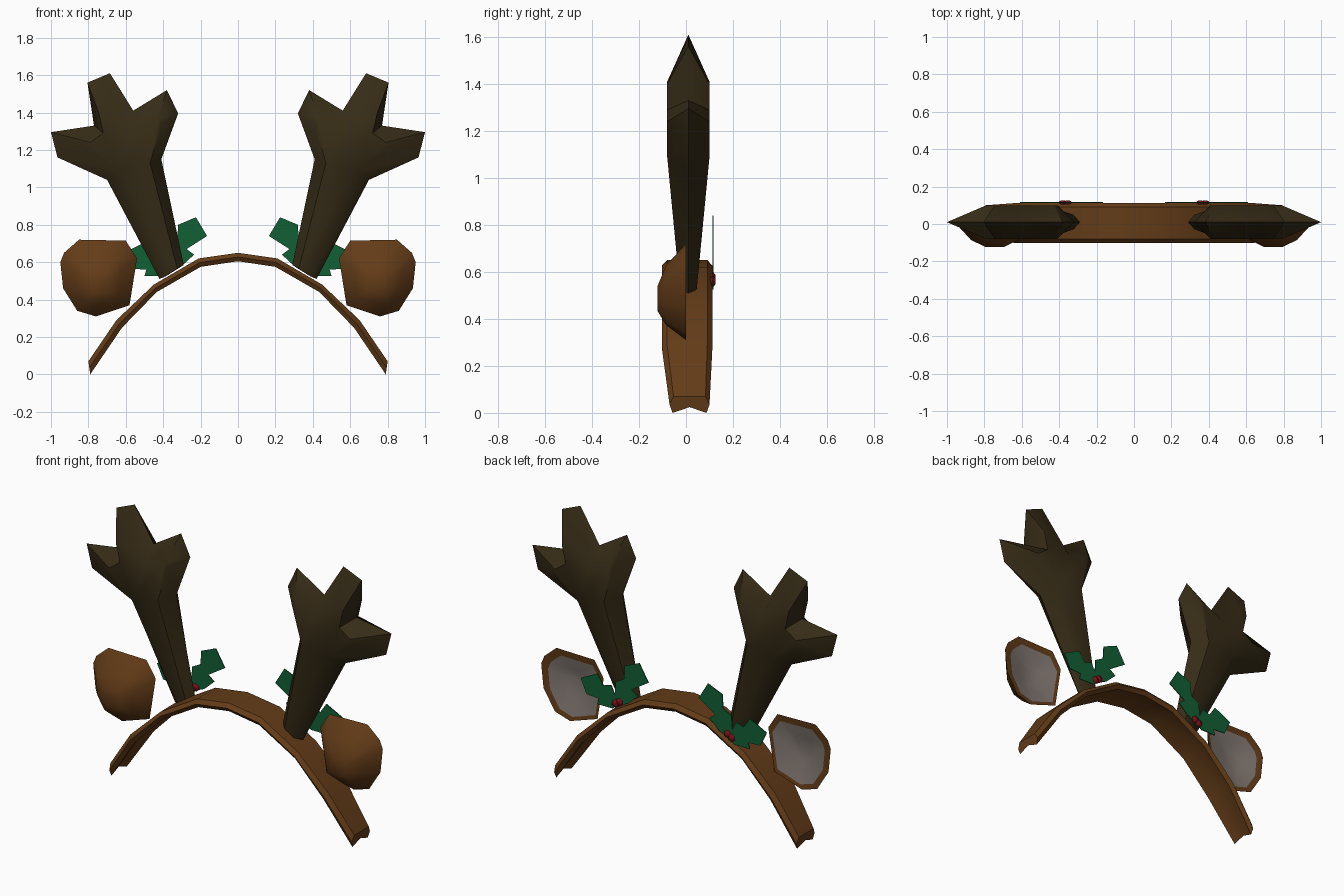
import bpy, bmesh, math
from mathutils import Vector

cube = bpy.data.objects.get("Cube")
if cube:
    bpy.data.objects.remove(cube, do_unlink=True)


def material(name, rgb):
    m = bpy.data.materials.new(name)
    m.use_nodes = True
    m.diffuse_color = (*rgb, 1)
    bsdf = m.node_tree.nodes["Principled BSDF"]
    bsdf.inputs["Base Color"].default_value = (*rgb, 1)
    bsdf.inputs["Roughness"].default_value = 0.8
    return m


DARK = material("dark antler brown", (0.036, 0.024, 0.008))
BROWN = material("warm brown", (0.125, 0.045, 0.009))
GREY = material("pale ear grey", (0.22, 0.185, 0.165))
GREEN = material("holly green", (0.006, 0.115, 0.036))
RED = material("berry red", (0.19, 0.006, 0.01))


def finish(name, bm, mats, angle=40):
    bmesh.ops.remove_doubles(bm, verts=bm.verts, dist=0.0005)
    bmesh.ops.recalc_face_normals(bm, faces=bm.faces)
    me = bpy.data.meshes.new(name)
    bm.to_mesh(me)
    bm.free()
    for m in mats:
        me.materials.append(m)
    ob = bpy.data.objects.new(name, me)
    bpy.context.collection.objects.link(ob)
    bpy.ops.object.select_all(action='DESELECT')
    ob.select_set(True)
    bpy.context.view_layer.objects.active = ob
    bpy.ops.object.shade_smooth_by_angle(angle=math.radians(angle))
    return ob


def loft(bm, rings, cap_start=True, cap_end=True):
    """Skin closed rings of equal length; returns one list of faces per span."""
    vs = [[bm.verts.new(p) for p in ring] for ring in rings]
    spans = []
    n = len(vs[0])
    for a, b in zip(vs, vs[1:]):
        spans.append([bm.faces.new((a[i], a[(i + 1) % n], b[(i + 1) % n], b[i]))
                      for i in range(n)])
    if cap_start:
        spans.append([bm.faces.new(vs[0])])
    if cap_end:
        spans.append([bm.faces.new(vs[-1])])
    return spans


# Headband: hollow-bellied section swept along the arch
# columns: outer x, outer z, inner x, inner z, half width, middle y
half = [(0.80, 0.07, 0.79, 0.0, 0.085, 0.015), (0.65, 0.29, 0.62, 0.25, 0.107, 0.005),
        (0.45, 0.48, 0.435, 0.44, 0.107, 0.005), (0.21, 0.62, 0.20, 0.575, 0.107, 0.005)]
arch = [(-a, b, -c, d, w, y) for a, b, c, d, w, y in half]
arch += [(0, 0.65, 0, 0.605, 0.107, 0.005)] + half[::-1]
section = [(1, -0.8), (0.5, -1), (0, -0.85), (0.35, 0), (0, 0.85), (0.5, 1), (1, 0.8)]
bm = bmesh.new()
loft(bm, [[(c + (a - c) * t, y + w * u, d + (b - d) * t) for t, u in section]
          for a, b, c, d, w, y in arch])
finish("headband", bm, [BROWN])

# Antler: edge outline, and the raised face that each outline point leads to
antler_edge = [(0.42, 0.51), (0.70, 1.04), (0.965, 1.16), (1.0, 1.295), (0.77, 1.33),
               (0.805, 1.56), (0.685, 1.61), (0.56, 1.41), (0.38, 1.52), (0.32, 1.395),
               (0.41, 1.15), (0.29, 0.585)]
antler_face = [(0.385, 0.525), (0.64, 1.09), (0.79, 1.20), (0.79, 1.24), (0.72, 1.29),
               (0.745, 1.40), (0.70, 1.41), (0.56, 1.31), (0.43, 1.37), (0.41, 1.34),
               (0.47, 1.13), (0.325, 0.565)]


def antler(name, s):
    bm = bmesh.new()

    def face_ring(side):
        return [(s * x, 0.01 + side * (0.035 + 0.055 * min(1, (z - 0.52) / 0.55)), z)
                for x, z in antler_face]
    edge = [(s * x, 0.01, z) for x, z in antler_edge]
    loft(bm, [face_ring(-1), edge, face_ring(1)])
    finish(name, bm, [DARK], 50)


# Ear: domed front shell, rim, and a shallow pale hollow at the back
ear_rim = [(0.58, 0.37), (0.76, 0.31), (0.86, 0.34), (0.935, 0.46), (0.95, 0.60),
           (0.93, 0.65), (0.85, 0.72), (0.60, 0.715), (0.54, 0.62)]


def ear(name, s):
    bm = bmesh.new()
    root = Vector((0.60, 0.39))
    mid = Vector((0.745, 0.53))

    def ring(k, y, centre, dz=0):
        out = []
        for p in ear_rim:
            q = centre + (Vector(p) - centre) * k
            out.append((s * q.x, y, q.y + dz))
        return out
    spans = loft(bm, [ring(0.25, -0.122, mid, -0.04), ring(0.62, -0.085, mid, -0.02),
                      ring(1, 0.0, mid), ring(0.84, -0.004, root.lerp(mid, 0.6)),
                      ring(0.35, -0.035, mid)])
    for f in spans[3] + spans[-1]:
        f.material_index = 1
    finish(name, bm, [BROWN, GREY], 50)


# Holly: two jagged thin leaves and a pair of berries
leaf_up = [(0.37, 0.55), (0.30, 0.58), (0.235, 0.64), (0.275, 0.67), (0.165, 0.74),
           (0.225, 0.84), (0.32, 0.80), (0.325, 0.72), (0.38, 0.69), (0.385, 0.61)]
leaf_out = [(0.35, 0.57), (0.40, 0.525), (0.50, 0.525), (0.49, 0.56), (0.57, 0.565),
            (0.61, 0.65), (0.50, 0.705), (0.46, 0.645), (0.41, 0.66), (0.385, 0.61)]


def leaf(name, s, outline):
    bm = bmesh.new()
    loft(bm, [[(s * x, y, z) for x, z in outline] for y in (0.112, 0.117)])
    finish(name, bm, [GREEN], 30)


def berries(name, s):
    bm = bmesh.new()
    for x, z in ((0.355, 0.575), (0.38, 0.56)):
        made = bmesh.ops.create_icosphere(bm, subdivisions=1, radius=0.026)
        bmesh.ops.scale(bm, vec=(1, 0.5, 1), verts=made["verts"])
        bmesh.ops.translate(bm, vec=(s * x, 0.115, z), verts=made["verts"])
    finish(name, bm, [RED], 60)


for side, s in (("left", 1), ("right", -1)):
    antler(side + "_antler", s)
    ear(side + "_ear", s)
    leaf(side + "_upper_leaf", s, leaf_up)
    leaf(side + "_outer_leaf", s, leaf_out)
    berries(side + "_berries", s)
